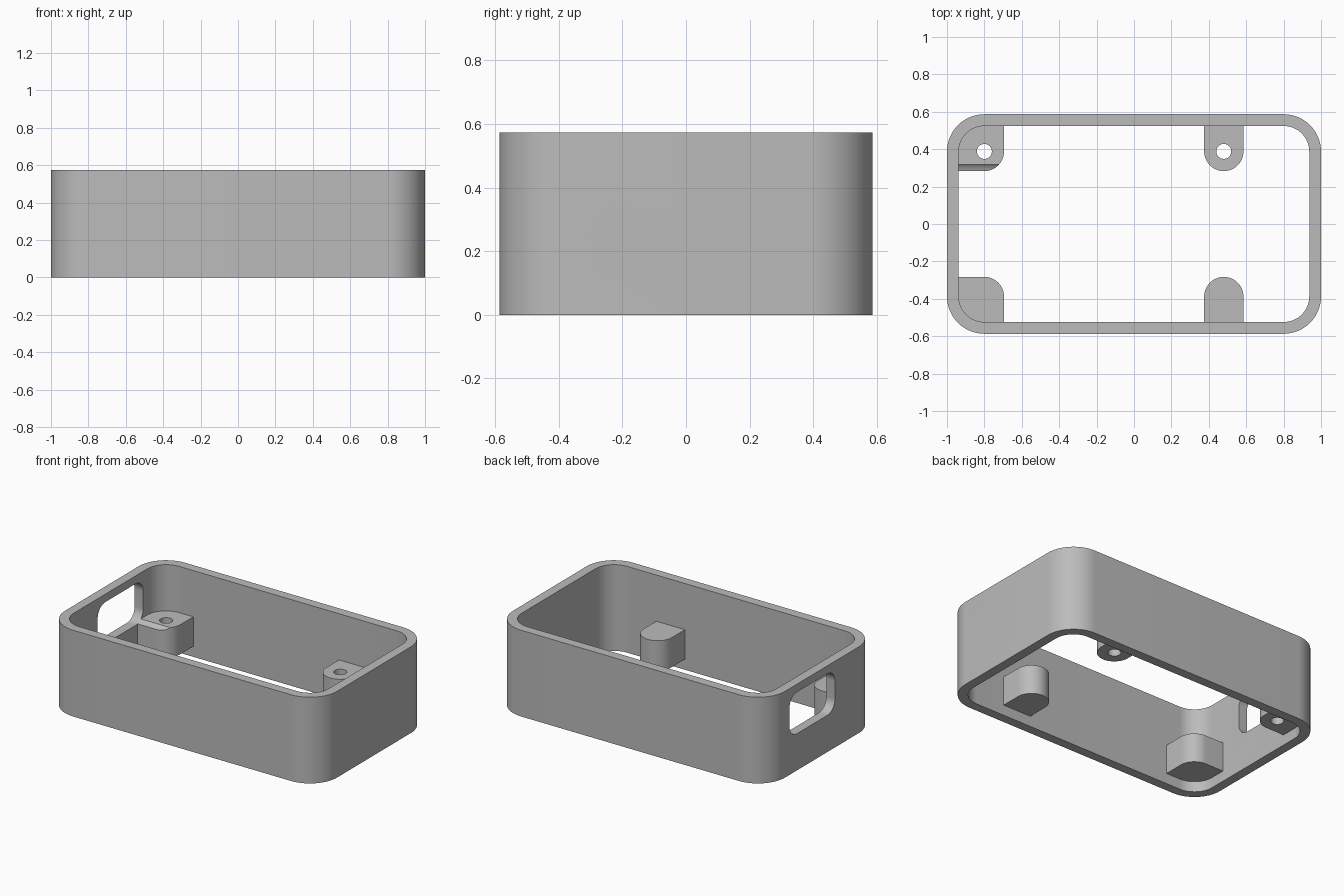
import bpy, bmesh, math
from mathutils import Matrix

cube = bpy.data.objects.get("Cube")
if cube:
    bpy.data.objects.remove(cube, do_unlink=True)

HX, HY, H = 1.0, 0.587, 0.573      # half length, half width, height
WALL, CORNER = 0.063, 0.2          # wall thickness, outer corner radius
BOSS_Z = (0.07, 0.266)             # bottom and top of the screw bosses

grey = bpy.data.materials.new("plain grey")
grey.use_nodes = True
grey.diffuse_color = (0.5, 0.5, 0.5, 1)
grey.node_tree.nodes["Principled BSDF"].inputs["Base Color"].default_value = (0.5, 0.5, 0.5, 1)


def outline(x0, x1, y0, y1, radii, steps=16):
    """Rectangle outline; radii run counter-clockwise from the (x1, y1) corner."""
    points = []
    for i, r in enumerate(radii):
        sx, sy = ((1, 1), (-1, 1), (-1, -1), (1, -1))[i]
        cx = (x1 if sx > 0 else x0) - sx * r
        cy = (y1 if sy > 0 else y0) - sy * r
        for k in range(steps + 1 if r else 1):
            a = math.pi / 2 * (i + k / steps)
            points.append((cx + r * math.cos(a), cy + r * math.sin(a)))
    return points


def prism(name, points, z0, z1, matrix=None):
    """Extrude a flat outline from z0 to z1."""
    bm = bmesh.new()
    face = bm.faces.new([bm.verts.new((x, y, z0)) for x, y in points])
    top = bmesh.ops.extrude_face_region(bm, geom=[face])["geom"]
    bmesh.ops.translate(bm, vec=(0, 0, z1 - z0),
                        verts=[v for v in top if isinstance(v, bmesh.types.BMVert)])
    if matrix:
        bm.transform(matrix)
    bmesh.ops.recalc_face_normals(bm, faces=bm.faces)
    mesh = bpy.data.meshes.new(name)
    bm.to_mesh(mesh)
    bm.free()
    mesh.materials.append(grey)
    obj = bpy.data.objects.new(name, mesh)
    bpy.context.collection.objects.link(obj)
    return obj


def circle(x, y, r):
    return outline(x - r, x + r, y - r, y + r, [r] * 4, 12)[::1]


def clean(points):
    """Drop repeated neighbours where two arcs meet."""
    return [p for i, p in enumerate(points) if math.dist(p, points[i - 1]) > 1e-5]


def cut(obj, *cutters):
    """Subtract the cutters and bake the result."""
    for c in cutters:
        mod = obj.modifiers.new("cut", "BOOLEAN")
        mod.operation, mod.solver, mod.object = "DIFFERENCE", "EXACT", c
    bpy.context.view_layer.update()
    baked = bpy.data.meshes.new_from_object(
        obj.evaluated_get(bpy.context.evaluated_depsgraph_get()))
    obj.modifiers.clear()
    obj.data = baked


# Maps an outline drawn in (y, z) and extruded along x
SIDEWAYS = Matrix(((0, 0, 1, 0), (1, 0, 0, 0), (0, 1, 0, 0), (0, 0, 0, 1)))

# Cutters: cavity, round cable hole in the left wall, window in the right wall
cavity = prism("cavity_cutter", outline(WALL - HX, HX - WALL, WALL - HY, HY - WALL,
                                        [CORNER - WALL] * 4), -0.1, H + 0.1)
port = prism("port_cutter", clean(circle(-0.185, 0.22, 0.108)), 0.85, 1.1, SIDEWAYS)
window = prism("window_cutter", outline(-0.135, 0.343, 0.244, 0.52, [0.08] * 4),
               -1.1, -0.6, SIDEWAYS)

# Open rounded frame
shell = prism("case_wall", outline(-HX, HX, -HY, HY, [CORNER] * 4), 0, H)
cut(shell, cavity, port, window)
parts = [shell]
cutters = [cavity, port, window]

# Screw bosses, mirrored front to back
R, SINK = 0.105, 0.012
edge = HY - WALL + SINK
for side, word in ((1, "back"), (-1, "front")):
    flip = Matrix.Diagonal((1, side, 1, 1))
    for kind, x in (("corner", -0.8), ("wall", 0.48)):
        x0 = -HX + WALL if kind == "corner" else x - R
        y1 = HY - WALL if kind == "corner" else edge
        radii = [0, 0.08, 0, R] if kind == "corner" else [0, 0, R, R]
        boss = prism(f"{word}_{kind}_boss",
                     clean(outline(x0, x + R, 0.388 - R, y1, radii)), *BOSS_Z, flip)
        hole = prism("screw_hole_cutter", clean(circle(x, 0.388, 0.04)), 0, 0.4, flip)
        cutters.append(hole)
        cut(boss, hole, *([window] if (side, kind) == (1, "corner") else []))
        parts.append(boss)

for c in cutters:
    bpy.data.objects.remove(c, do_unlink=True)

# Smooth the rounded walls, keep edges crisp
bpy.ops.object.select_all(action="DESELECT")
for p in parts:
    p.select_set(True)
bpy.context.view_layer.objects.active = shell
bpy.ops.object.shade_smooth_by_angle(angle=math.radians(30))
